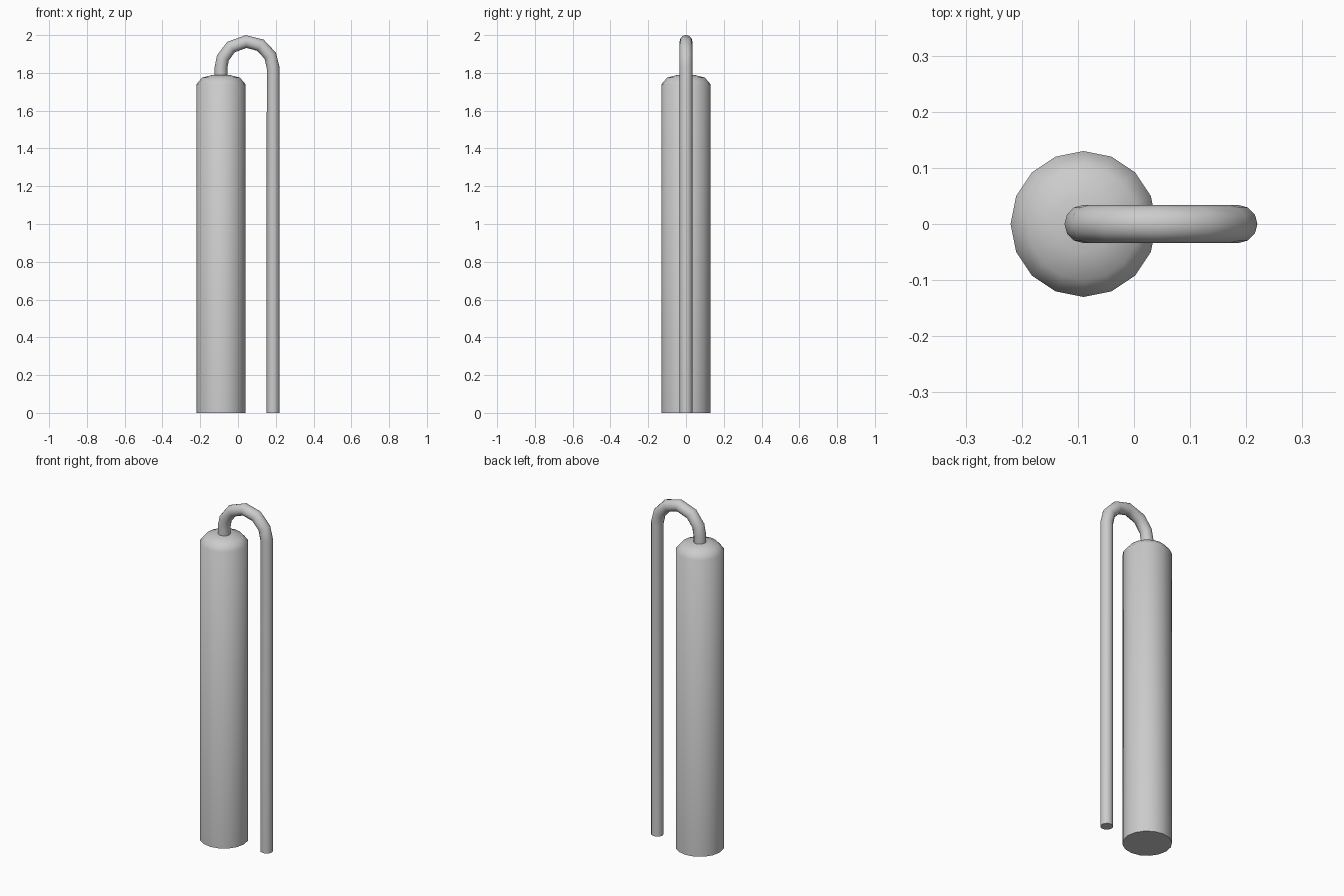
import bpy
import bmesh
import math
from mathutils import Vector

cube = bpy.data.objects.get("Cube")
if cube:
    bpy.data.objects.remove(cube)

grey = bpy.data.materials.new("light_grey")
grey.use_nodes = True
colour = (0.6, 0.6, 0.6, 1)
grey.diffuse_color = colour
grey.node_tree.nodes["Principled BSDF"].inputs["Base Color"].default_value = colour


def loft(name, path, radii, sides):
    """Sweep a round section along a path in the xz plane and cap both ends."""
    points = [Vector((x, 0, z)) for x, z in path]
    last = len(points) - 1
    bm = bmesh.new()
    rings = []
    for i, (p, r) in enumerate(zip(points, radii)):
        before = (p - points[max(i - 1, 0)]).normalized()
        after = (points[min(i + 1, last)] - p).normalized()
        tangent = (before + after).normalized()
        across = Vector((0, 1, 0)).cross(tangent)
        ring = []
        for k in range(sides):
            a = math.tau * k / sides
            offset = across * math.cos(a) + Vector((0, math.sin(a), 0))
            ring.append(bm.verts.new(p + offset * r))
        rings.append(ring)
    for low, high in zip(rings, rings[1:]):
        for k in range(sides):
            n = (k + 1) % sides
            bm.faces.new((low[k], low[n], high[n], high[k]))
    bm.faces.new(rings[0])
    bm.faces.new(rings[-1])
    bmesh.ops.recalc_face_normals(bm, faces=bm.faces)
    mesh = bpy.data.meshes.new(name)
    bm.to_mesh(mesh)
    bm.free()
    mesh.materials.append(grey)
    obj = bpy.data.objects.new(name, mesh)
    bpy.context.collection.objects.link(obj)
    bpy.ops.object.select_all(action="DESELECT")
    obj.select_set(True)
    bpy.context.view_layer.objects.active = obj
    bpy.ops.object.shade_smooth_by_angle(angle=math.radians(60))
    return obj


# Tall cylinder with a shallow shoulder
tank_x = -0.09
loft("tank_body",
     [(tank_x, z) for z in (0, 1.74, 1.775, 1.788, 1.792)],
     [0.13, 0.13, 0.1, 0.05, 0.01], 16)

# Thin pipe that leaves the tank top, arches over and runs to the ground
pipe_r = 0.034
arch_r = 0.138
arch_x, arch_z = 0.048, 1.828
arch = [(arch_x + arch_r * math.cos(math.radians(a)),
         arch_z + arch_r * math.sin(math.radians(a)))
        for a in (180, 158, 128, 92, 59, 27, 0)]
path = [(tank_x, 1.77)] + arch + [(arch_x + arch_r, 0)]
loft("bent_pipe", path, [pipe_r] * len(path), 12)
